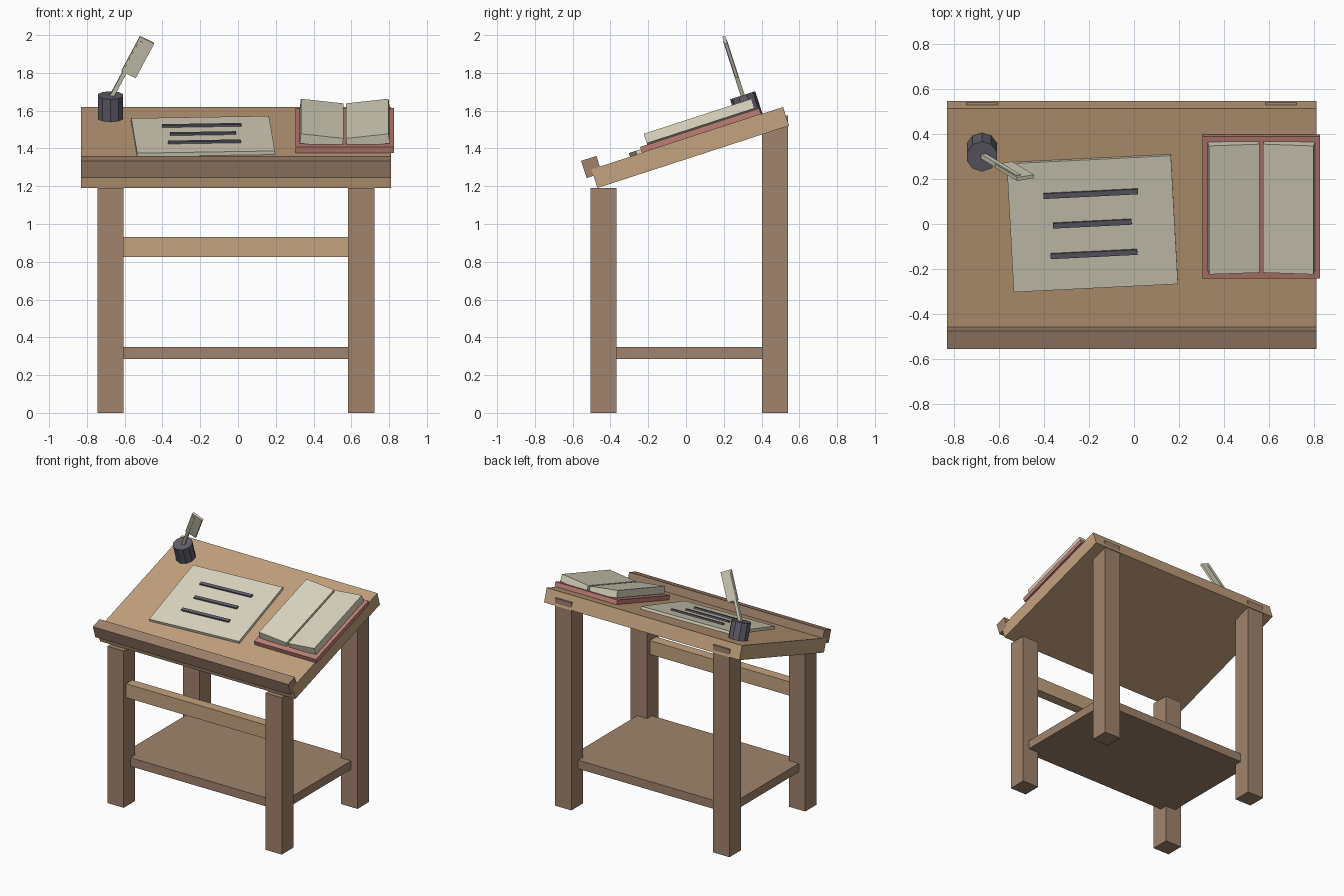
import bpy, bmesh
from math import radians
from mathutils import Matrix, Vector

cube = bpy.data.objects.get("Cube")
if cube:
    bpy.data.objects.remove(cube, do_unlink=True)


def material(name, hex_code):
    def linear(c):
        return c / 12.92 if c <= 0.04045 else ((c + 0.055) / 1.055) ** 2.4
    rgb = [linear(int(hex_code[i:i + 2], 16) / 255) for i in (0, 2, 4)]
    mat = bpy.data.materials.new(name)
    mat.use_nodes = True
    mat.diffuse_color = (*rgb, 1)
    bsdf = mat.node_tree.nodes["Principled BSDF"]
    bsdf.inputs["Base Color"].default_value = (*rgb, 1)
    bsdf.inputs["Roughness"].default_value = 0.9
    return mat


TAN = material("tan_wood", "C4A27E")
BROWN = material("brown_wood", "A0836C")
PAPER = material("cream_paper", "DCD6C0")
COVER = material("dusty_red_cover", "BE7F76")
INK = material("dark_ink", "625E6C")


def finish(name, bm, mat, matrix):
    bm.transform(matrix)
    bmesh.ops.recalc_face_normals(bm, faces=bm.faces)
    mesh = bpy.data.meshes.new(name)
    bm.to_mesh(mesh)
    bm.free()
    mesh.materials.append(mat)
    obj = bpy.data.objects.new(name, mesh)
    bpy.context.scene.collection.objects.link(obj)
    return obj


def box(name, mat, size, centre, frame=Matrix(), turn=Matrix()):
    bm = bmesh.new()
    bmesh.ops.create_cube(bm, size=1)
    scale = Matrix.Diagonal((*size, 1))
    return finish(name, bm, mat, frame @ Matrix.Translation(centre) @ turn @ scale)


def span(name, mat, low, high):
    low, high = Vector(low), Vector(high)
    return box(name, mat, high - low, (low + high) / 2)


# Legs, shelf and front rail
for side, x in (("right", -0.675), ("left", 0.6525)):
    span(side + "_front_leg", BROWN, (x - 0.069, -0.505, 0), (x + 0.069, -0.367, 1.19))
    span(side + "_back_leg", BROWN, (x - 0.069, 0.403, 0), (x + 0.069, 0.541, 1.575))
span("shelf", BROWN, (-0.69, -0.425, 0.285), (0.667, 0.46, 0.35))
span("front_rail", TAN, (-0.64, -0.475, 0.825), (0.62, -0.4, 0.93))

# Sloping desktop and its lip; everything on it shares this tilted frame
SLOPE = Matrix.Translation((0, 0.0225, 1.405)) @ Matrix.Rotation(radians(18), 4, 'X')
TOP = 0.052
box("desktop", TAN, (1.64, 1.067, 2 * TOP), (-0.01, 0, 0), SLOPE)
box("desktop_lip", BROWN, (1.64, 0.085, 0.095), (-0.01, -0.529, 0.0635), SLOPE)

# Sheet of paper with three lines of writing
SHEET = SLOPE @ Matrix.Translation((-0.185, 0, TOP)) @ Matrix.Rotation(radians(3), 4, 'Z')
box("paper_sheet", PAPER, (0.73, 0.6, 0.02), (0, 0, 0.01), SHEET)
for i, (length, y) in enumerate(((0.42, 0.143), (0.35, 0.003), (0.385, -0.139))):
    box(f"writing_line_{i + 1}", INK, (length, 0.024, 0.012), (0, y, 0.025), SHEET)

# Open book
box("book_cover", COVER, (0.52, 0.663, 0.033), (0.565, 0.08, TOP + 0.0165), SLOPE)
for side, s in (("right", -1), ("left", 1)):
    box(side + "_pages", PAPER, (0.227, 0.6, 0.053), (0.565 + s * 0.1225, 0.088, 0.106),
        SLOPE, Matrix.Rotation(radians(-6.5 * s), 4, 'Y'))

# Inkwell
bm = bmesh.new()
bmesh.ops.create_cone(bm, cap_ends=True, segments=10, radius1=0.07, radius2=0.07, depth=0.125)
finish("inkwell", bm, INK, SLOPE @ Matrix.Translation((-0.675, 0.349, TOP + 0.0625)))

# Quill: frame runs along the shaft, with the vane facing forward
base, tip = Vector((-0.675, 0.305, 1.665)), Vector((-0.503, 0.202, 1.985))
along = (tip - base).normalized()
across = (Vector((1, 0, 0)) - along * along.x).normalized()
normal = along.cross(across)
QUILL = Matrix.Translation(base) @ Matrix((across, normal, along)).transposed().to_4x4()
reach = (tip - base).length
box("quill_shaft", PAPER, (0.022, 0.022, reach), (0, 0, reach / 2 - 0.02), QUILL)
box("quill_vane", PAPER, (0.085, 0.016, 0.215), (0.024, 0, reach - 0.107), QUILL)
